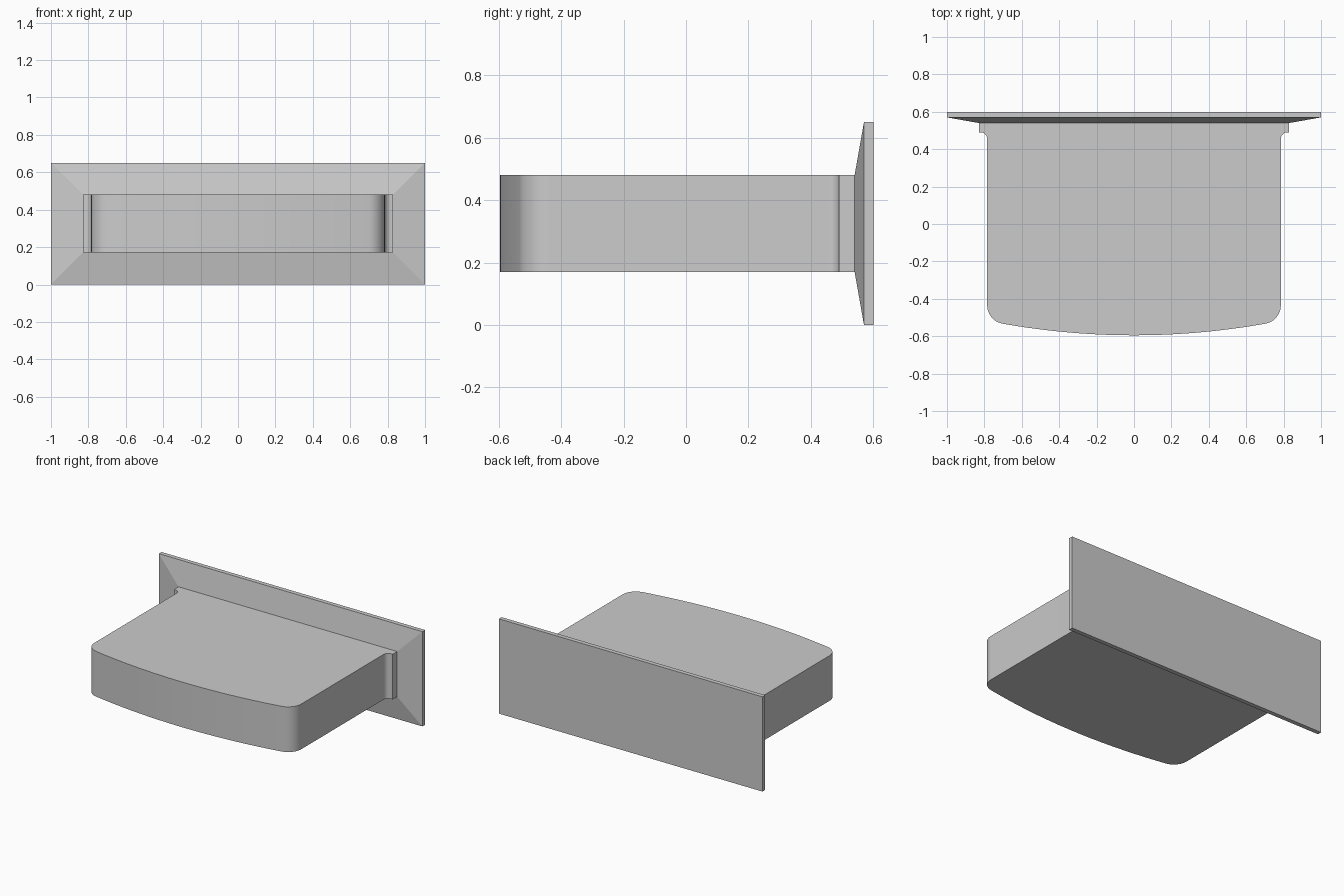
import bpy, bmesh
from math import sin, cos, pi, asin, sqrt

if "Cube" in bpy.data.objects:
    bpy.data.objects.remove(bpy.data.objects["Cube"])


def make_object(name, bm):
    bmesh.ops.recalc_face_normals(bm, faces=bm.faces)
    mesh = bpy.data.meshes.new(name)
    bm.to_mesh(mesh)
    bm.free()
    obj = bpy.data.objects.new(name, mesh)
    bpy.context.collection.objects.link(obj)
    return obj


def arc(cx, cy, r, a0, a1, n):
    return [(cx + r * cos(a0 + (a1 - a0) * i / n),
             cy + r * sin(a0 + (a1 - a0) * i / n)) for i in range(n + 1)]


Z0, Z1 = 0.17, 0.48      # drawer-like tongue height range
HALF, LIP = 0.785, 0.83  # half widths of tongue and its rear lip

# Back plate: thin slab with a shallow chamfer towards the tongue
bm = bmesh.new()
rings = []
for y, x, lo, hi in ((0.60, 1.0, 0, 0.65), (0.57, 1.0, 0, 0.65), (0.54, LIP, Z0, Z1)):
    rings.append([bm.verts.new(p) for p in
                  ((-x, y, lo), (x, y, lo), (x, y, hi), (-x, y, hi))])
for a, b in zip(rings, rings[1:]):
    for i in range(4):
        j = (i + 1) % 4
        bm.faces.new((a[i], a[j], b[j], b[i]))
bm.faces.new(rings[0])
bm.faces.new(rings[-1])
make_object("back_plate", bm)

# Tongue: right half of the outline, from rear lip to the bowed front
R, r, fillet = 4.0, 0.10, 0.035
bow_y = -0.595 + R
cx = HALF - r
cy = bow_y - sqrt((R - r) ** 2 - cx ** 2)
tilt = asin(cx / (R - r))
half = [(LIP, 0.54), (LIP, 0.49)]
half += arc(HALF + fillet, 0.49 - fillet, fillet, pi / 2, pi, 8)
half += arc(cx, cy, r, 0, -pi / 2 + tilt, 12)
half += arc(0, bow_y, R, -pi / 2 + tilt, -pi / 2, 12)[1:]
outline = half + [(-x, y) for x, y in reversed(half[:-1])]

bm = bmesh.new()
base = bm.faces.new([bm.verts.new((x, y, Z0)) for x, y in outline])
top = bmesh.ops.extrude_face_region(bm, geom=[base], use_keep_orig=True)
bmesh.ops.translate(bm, vec=(0, 0, Z1 - Z0),
                    verts=[v for v in top["geom"] if isinstance(v, bmesh.types.BMVert)])
tongue = make_object("tongue", bm)

# Smooth the curved rim, keep the flat edges crisp
bpy.context.view_layer.objects.active = tongue
tongue.select_set(True)
bpy.ops.object.shade_smooth_by_angle(angle=pi / 6)
